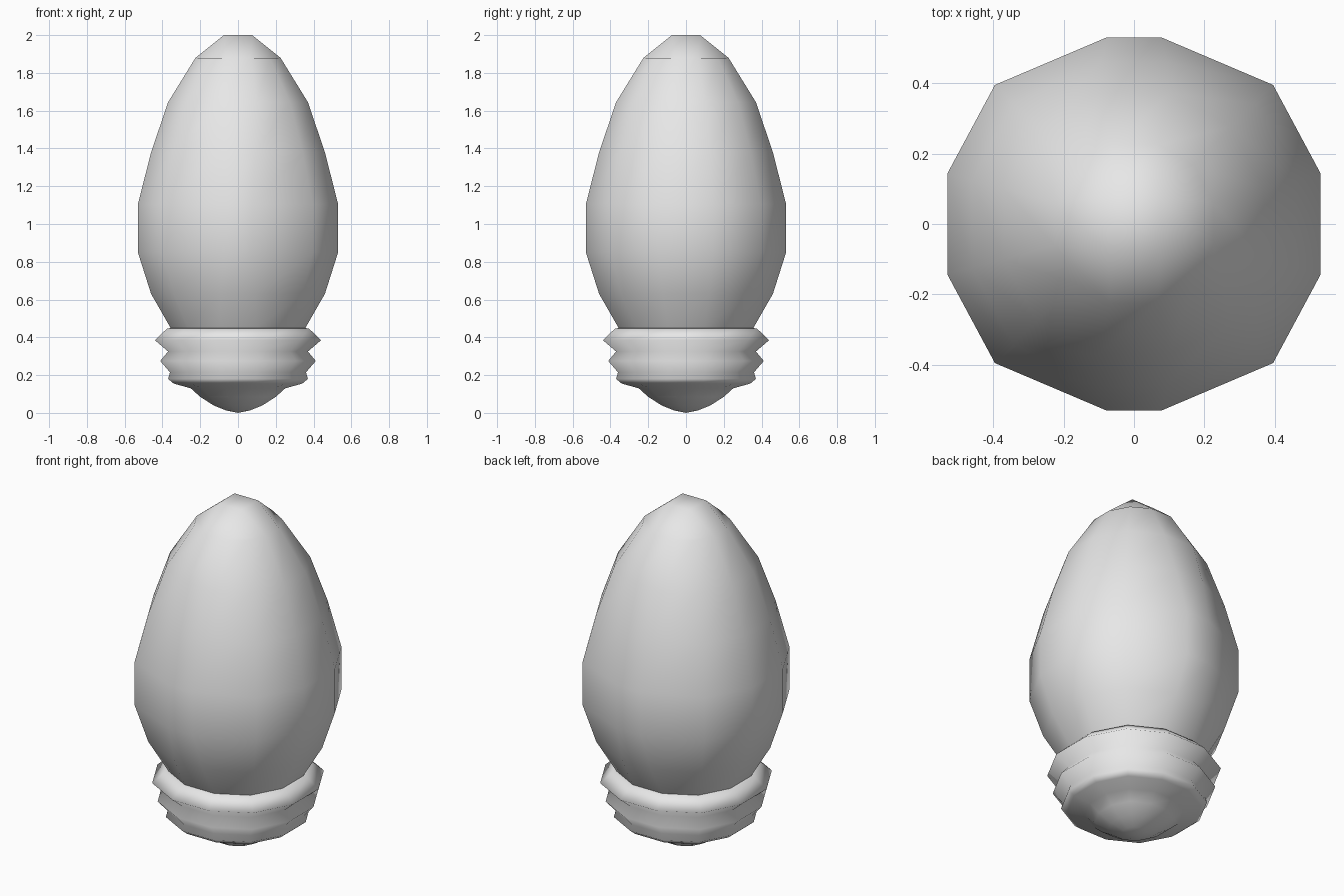
import bpy, bmesh

if "Cube" in bpy.data.objects:
    bpy.data.objects.remove(bpy.data.objects["Cube"], do_unlink=True)

grey = bpy.data.materials.new("plain_grey")
grey.use_nodes = True
grey.diffuse_color = (0.8, 0.8, 0.8, 1)
grey.node_tree.nodes["Principled BSDF"].inputs["Base Color"].default_value = (0.8, 0.8, 0.8, 1)

SIDE, CORNER = 0.27, 0.745


def ring(bm, r, z, front=SIDE):
    """Twelve-sided ring; 'front' is the half width of its front and back flats."""
    quarter = [(r, SIDE * r), (CORNER * r, CORNER * r), (front * r, r)]
    mirrored = [(-x, y) for x, y in reversed(quarter)]
    half = quarter + mirrored
    points = half + [(-x, -y) for x, y in half]
    return [bm.verts.new((x, y, z)) for x, y in points]


def bridge(bm, low, high):
    n = len(low)
    for i in range(n):
        j = (i + 1) % n
        bm.faces.new((low[i], low[j], high[j], high[i]))


def stack(bm, profile):
    rings = [ring(bm, *p) for p in profile]
    for low, high in zip(rings, rings[1:]):
        bridge(bm, low, high)
    return rings


def finish(bm, name):
    bmesh.ops.recalc_face_normals(bm, faces=bm.faces)
    for face in bm.faces:
        face.smooth = True
    mesh = bpy.data.meshes.new(name)
    bm.to_mesh(mesh)
    bm.free()
    mesh.materials.append(grey)
    obj = bpy.data.objects.new(name, mesh)
    bpy.context.collection.objects.link(obj)
    return obj


# Glass bulb: rings closed by a small square cap
bm = bmesh.new()
rings = stack(bm, [(0.34, 0.42), (0.357, 0.45), (0.46, 0.63, 0.2),
                   (0.53, 0.85, 0.145), (0.53, 1.105, 0.145),
                   (0.46, 1.38, 0.2), (0.37, 1.645), (0.225, 1.88, 0.3)])
top = rings[-1]
cap = [bm.verts.new((x, y, 2)) for x, y in
       ((0.075, 0.075), (-0.075, 0.075), (-0.075, -0.075), (0.075, -0.075))]
bm.faces.new(cap)
for k in range(4):
    a, b, c, d = (top[(3 * k + i) % 12] for i in range(4))
    bm.faces.new((a, b, c, cap[k]))
    bm.faces.new((c, d, cap[(k + 1) % 4], cap[k]))
bm.faces.new(rings[0])
finish(bm, "glass_bulb")

# Screw base: ridged collar narrowing to a rounded contact
bm = bmesh.new()
rings = stack(bm, [(0.06, 0.012), (0.13, 0.04), (0.2, 0.085), (0.25, 0.13),
                   (0.34, 0.155), (0.37, 0.18), (0.36, 0.215), (0.412, 0.275),
                   (0.37, 0.325), (0.44, 0.385), (0.375, 0.447), (0.34, 0.45)])
tip = bm.verts.new((0, 0, 0))
for i in range(12):
    bm.faces.new((rings[0][i], rings[0][(i + 1) % 12], tip))
bm.faces.new(rings[-1])
finish(bm, "screw_base")
